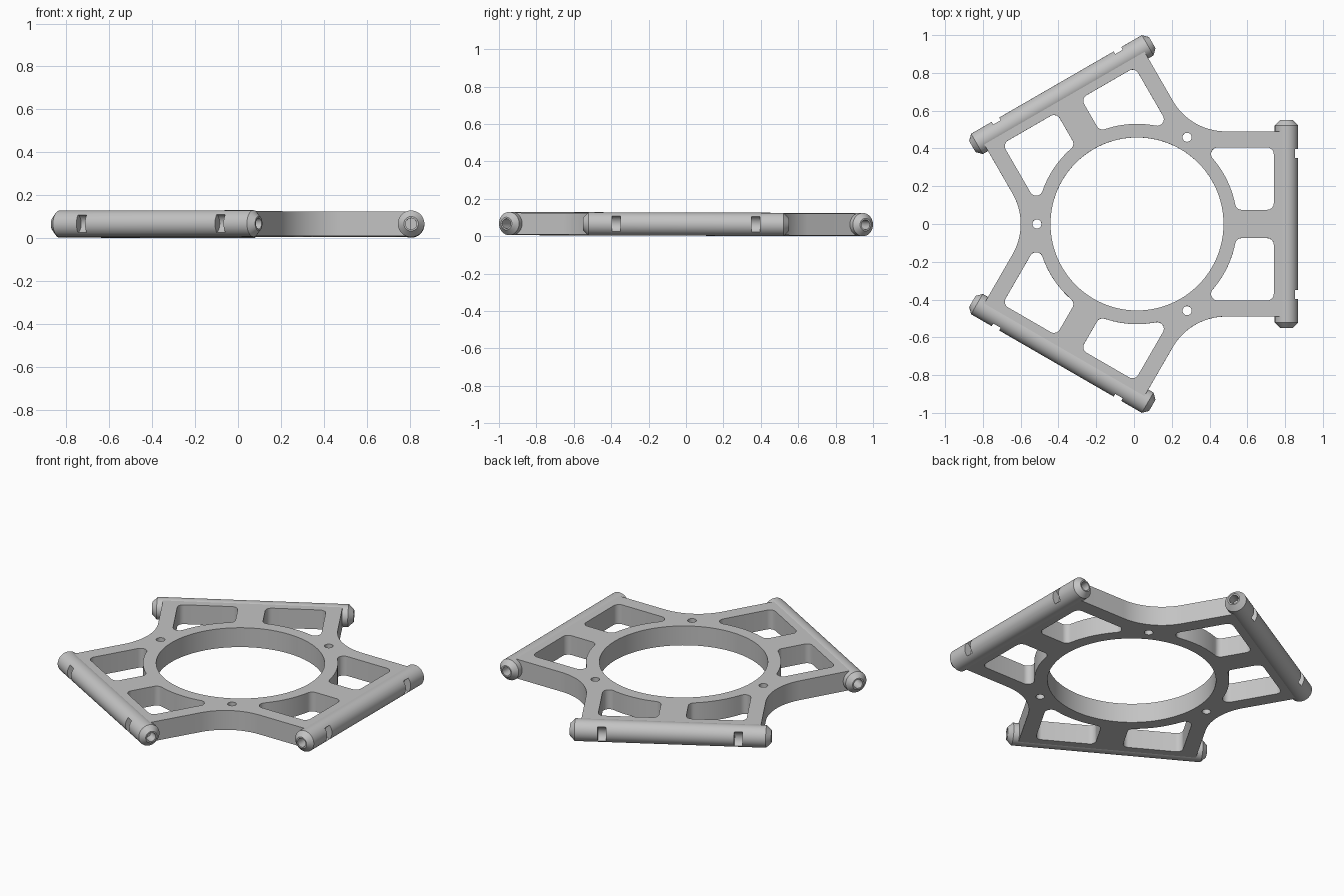
import bpy, bmesh
from math import sin, cos, pi, radians, sqrt, atan2
from mathutils import Matrix

cube = bpy.data.objects.get("Cube")
if cube:
    bpy.data.objects.remove(cube, do_unlink=True)

CX, MID_Z = 0.016, 0.065      # centre of the three-fold symmetry
BAR_X, BAR_R = 0.791, 0.062   # bar axis distance and radius
HALF = 0.058                  # half plate thickness
TILT = Matrix.Rotation(-0.003, 4, 'X')
PLACE = Matrix.Translation((CX, 0, MID_Z)) @ TILT

grey = bpy.data.materials.new("light_grey")
grey.use_nodes = True
grey.diffuse_color = (0.55, 0.55, 0.55, 1)
grey.node_tree.nodes["Principled BSDF"].inputs["Base Color"].default_value = grey.diffuse_color


def arc(x, y, r, a, b, n):
    """Points on an arc from angle a to b in degrees."""
    angles = [radians(a + (b - a) * i / n) for i in range(n + 1)]
    return [(x + r * cos(t), y + r * sin(t)) for t in angles]


def turned(points, angle):
    c, s = cos(angle), sin(angle)
    return [(x * c - y * s, x * s + y * c) for x, y in points]


def add_object(name, mesh):
    ob = bpy.data.objects.new(name, mesh)
    bpy.context.collection.objects.link(ob)
    return ob


def activate(ob):
    bpy.ops.object.select_all(action='DESELECT')
    ob.select_set(True)
    bpy.context.view_layer.objects.active = ob


def finish(ob):
    ob.data.materials.clear()
    ob.data.materials.append(grey)
    activate(ob)
    bpy.ops.object.shade_smooth_by_angle(angle=radians(30))


def window():
    """Rounded window whose inner side follows the ring."""
    r, ring, low, high, right = 0.035, 0.53, 0.075, 0.405, 0.724
    y0, y1, x1 = low + r, high - r, right - r
    xa, xd = [sqrt((ring + r) ** 2 - y * y) for y in (y0, y1)]
    pa, pd = [atan2(y, x) * 180 / pi for x, y in ((xa, y0), (xd, y1))]
    return (arc(xa, y0, r, 180 + pa, 270, 8) + arc(x1, y0, r, 270, 360, 8)
            + arc(x1, y1, r, 0, 90, 8) + arc(xd, y1, r, 90, 180 + pd, 10)
            + arc(0, 0, ring, pd, pa, 12)[1:-1])


# Plate: three-armed outline with central opening, windows and screw holes
fx, fy = 0.939 * cos(pi / 3), 0.939 * sin(pi / 3)
arm = [(BAR_X, -0.49), (BAR_X, 0.49)] + arc(fx, fy, 0.323, 270, 210, 24)
upper = window()
lower = [(x, -y) for x, y in upper]
screw = arc(0.53 * cos(pi / 3), 0.53 * sin(pi / 3), 0.024, 0, 345, 23)
turns = [i * 2 * pi / 3 for i in range(3)]

outline = [p for t in turns for p in turned(arm, t)]
loops = [outline, arc(0, 0, 0.458, 0, 357, 119)]
loops += [turned(shape, t) for t in turns for shape in (upper, lower, screw)]

curve = bpy.data.curves.new("plate_outline", 'CURVE')
curve.dimensions = '2D'
curve.fill_mode = 'BOTH'
curve.extrude = HALF
for loop in loops:
    spline = curve.splines.new('POLY')
    spline.points.add(len(loop) - 1)
    for point, (x, y) in zip(spline.points, loop):
        point.co = (x, y, 0, 1)
    spline.use_cyclic_u = True
helper = add_object("plate_outline", curve)
bpy.context.view_layer.update()
depsgraph = bpy.context.evaluated_depsgraph_get()
mesh = bpy.data.meshes.new_from_object(helper.evaluated_get(depsgraph))
bpy.data.objects.remove(helper, do_unlink=True)
bm = bmesh.new()
bm.from_mesh(mesh)
bmesh.ops.remove_doubles(bm, verts=bm.verts, dist=0.0001)
bmesh.ops.recalc_face_normals(bm, faces=bm.faces)
bm.to_mesh(mesh)
bm.free()
plate = add_object("plate", mesh)
plate.matrix_world = PLACE
finish(plate)


# Bar: turned profile with chamfered ends and blind bores, along y
def bar_mesh():
    half = [(0, 0.46), (0.026, 0.46), (0.026, 0.55), (0.034, 0.55), (BAR_R, 0.522)]
    profile = half + [(r, -y) for r, y in reversed(half)]
    bm = bmesh.new()
    verts = [bm.verts.new((r, y, 0)) for r, y in profile]
    edges = [bm.edges.new(pair) for pair in zip(verts, verts[1:])]
    bmesh.ops.spin(bm, geom=verts + edges, cent=(0, 0, 0), axis=(0, 1, 0),
                   angle=2 * pi, steps=48)
    bmesh.ops.remove_doubles(bm, verts=bm.verts, dist=0.0001)
    bmesh.ops.recalc_face_normals(bm, faces=bm.faces)
    mesh = bpy.data.meshes.new("bar")
    bm.to_mesh(mesh)
    bm.free()
    return mesh


# Notches: scooped slots on the outer side of the bar
def notch_mesh():
    bm = bmesh.new()
    for side in (-1, 1):
        place = Matrix.Translation((BAR_R, side * 0.373, 0)) @ Matrix.Rotation(pi / 2, 4, 'X')
        bmesh.ops.create_cone(bm, cap_ends=True, segments=32, radius1=0.045,
                              radius2=0.045, depth=0.046, matrix=place)
    mesh = bpy.data.meshes.new("notch_cutter")
    bm.to_mesh(mesh)
    bm.free()
    return mesh


bar = add_object("right_bar", bar_mesh())
cutter = add_object("notch_cutter", notch_mesh())
cutter.hide_render = True
cut = bar.modifiers.new("notches", 'BOOLEAN')
cut.operation = 'DIFFERENCE'
cut.solver = 'EXACT'
cut.object = cutter
activate(bar)
bpy.ops.object.modifier_apply(modifier=cut.name)
bpy.data.objects.remove(cutter, do_unlink=True)
finish(bar)

# Repeat the bar on each arm
bar.name = "side_bar"
for name, t in zip(("side_bar", "back_bar", "front_bar"), turns):
    ob = bar if name == "side_bar" else add_object(name, bar.data)
    ob.matrix_world = PLACE @ Matrix.Rotation(t, 4, 'Z') @ Matrix.Translation((BAR_X, 0, 0))
